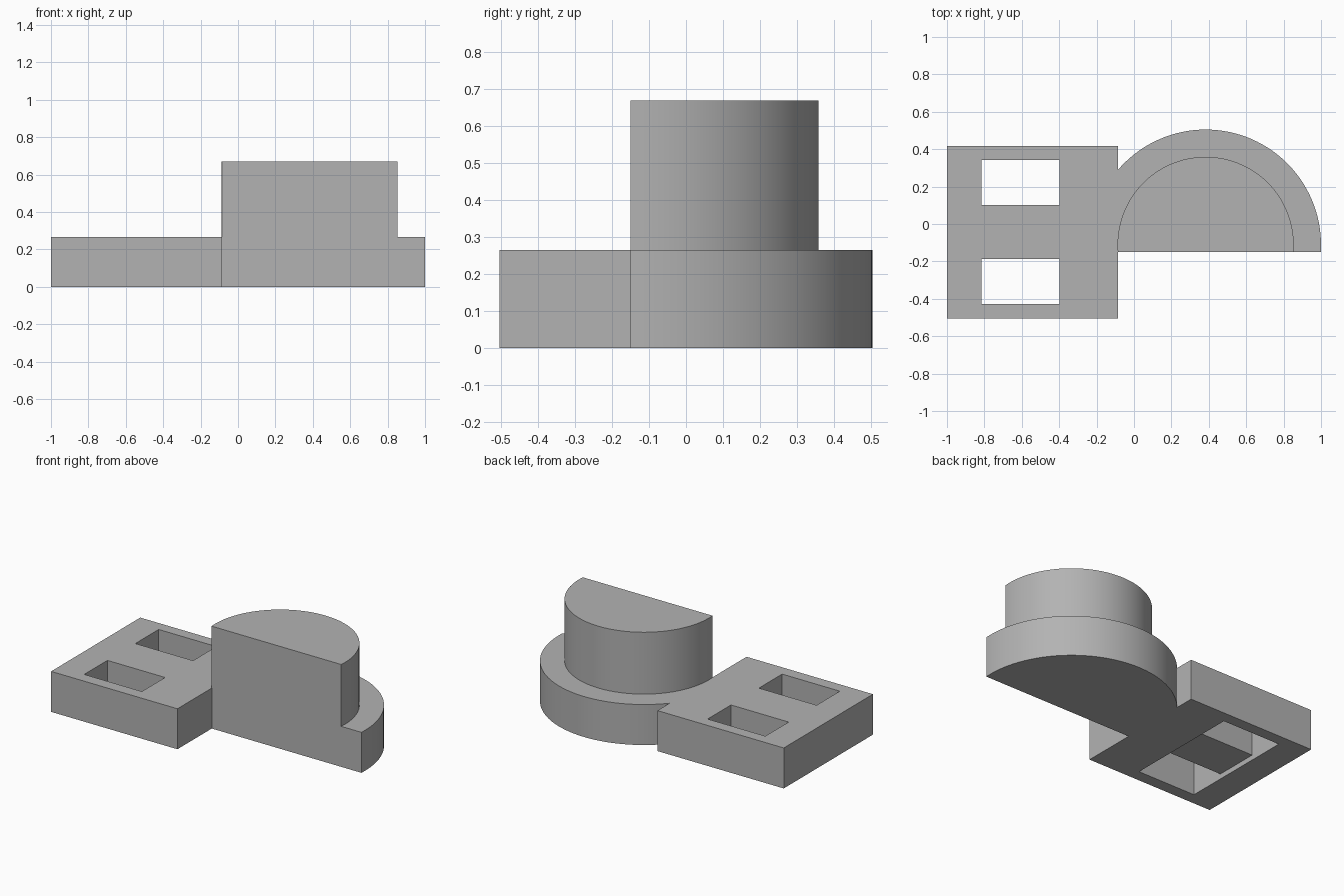
import bpy
import bmesh
from math import asin, cos, pi, sin

if "Cube" in bpy.data.objects:
    bpy.data.objects.remove(bpy.data.objects["Cube"])

grey = bpy.data.materials.new("plain grey")
grey.use_nodes = True
colour = (0.45, 0.45, 0.45, 1)
grey.diffuse_color = colour
grey.node_tree.nodes["Principled BSDF"].inputs["Base Color"].default_value = colour

CX, CY, FRONT = 0.383, -0.112, -0.15   # arc centre and flat front plane
BASE_H, TOP_H = 0.265, 0.67


def prism(name, outline, z0, z1):
    """Extrude a flat counter-clockwise outline from z0 to z1."""
    bm = bmesh.new()
    face = bm.faces.new([bm.verts.new((x, y, z0)) for x, y in outline])
    result = bmesh.ops.extrude_face_region(bm, geom=[face])
    top = [v for v in result["geom"] if isinstance(v, bmesh.types.BMVert)]
    bmesh.ops.translate(bm, verts=top, vec=(0, 0, z1 - z0))
    bmesh.ops.recalc_face_normals(bm, faces=bm.faces)
    mesh = bpy.data.meshes.new(name)
    bm.to_mesh(mesh)
    bm.free()
    mesh.materials.append(grey)
    obj = bpy.data.objects.new(name, mesh)
    bpy.context.collection.objects.link(obj)
    return obj


def box(name, x0, x1, y0, y1, z0, z1):
    return prism(name, [(x0, y0), (x1, y0), (x1, y1), (x0, y1)], z0, z1)


def half_round(name, radius, height, steps=64):
    """Round prism cut flat along the front plane."""
    start = asin((FRONT - CY) / radius)
    angles = [start + (pi - 2 * start) * i / steps for i in range(steps + 1)]
    return prism(name, [(CX + radius * cos(a), CY + radius * sin(a))
                        for a in angles], 0, height)


def combine(target, other, operation):
    """Apply a boolean and discard the other object."""
    mod = target.modifiers.new("combine", "BOOLEAN")
    mod.operation, mod.object, mod.solver = operation, other, "EXACT"
    bpy.ops.object.select_all(action="DESELECT")
    bpy.context.view_layer.objects.active = target
    target.select_set(True)
    bpy.ops.object.modifier_apply(modifier=mod.name)
    bpy.data.objects.remove(other)


# Flat slab joined to the stepped half-round block
body = box("stepped_block", -1, -0.085, -0.505, 0.417, 0, BASE_H)
combine(body, half_round("round_base", 0.617, BASE_H), "UNION")
combine(body, half_round("round_column", 0.471, TOP_H), "UNION")

# Two windows through the slab
for y0, y1 in ((-0.427, -0.187), (0.102, 0.343)):
    combine(body, box("window_cutter", -0.815, -0.397, y0, y1, -0.1, 0.5),
            "DIFFERENCE")

# Shallow recess under the bar between the windows
combine(body, box("recess_cutter", -0.815, -0.397, -0.3, 0.2, -0.1, 0.033),
        "DIFFERENCE")

# Smooth the round walls and keep the corners crisp
bpy.ops.object.select_all(action="DESELECT")
bpy.context.view_layer.objects.active = body
body.select_set(True)
bpy.ops.object.shade_smooth_by_angle(angle=pi / 6)
